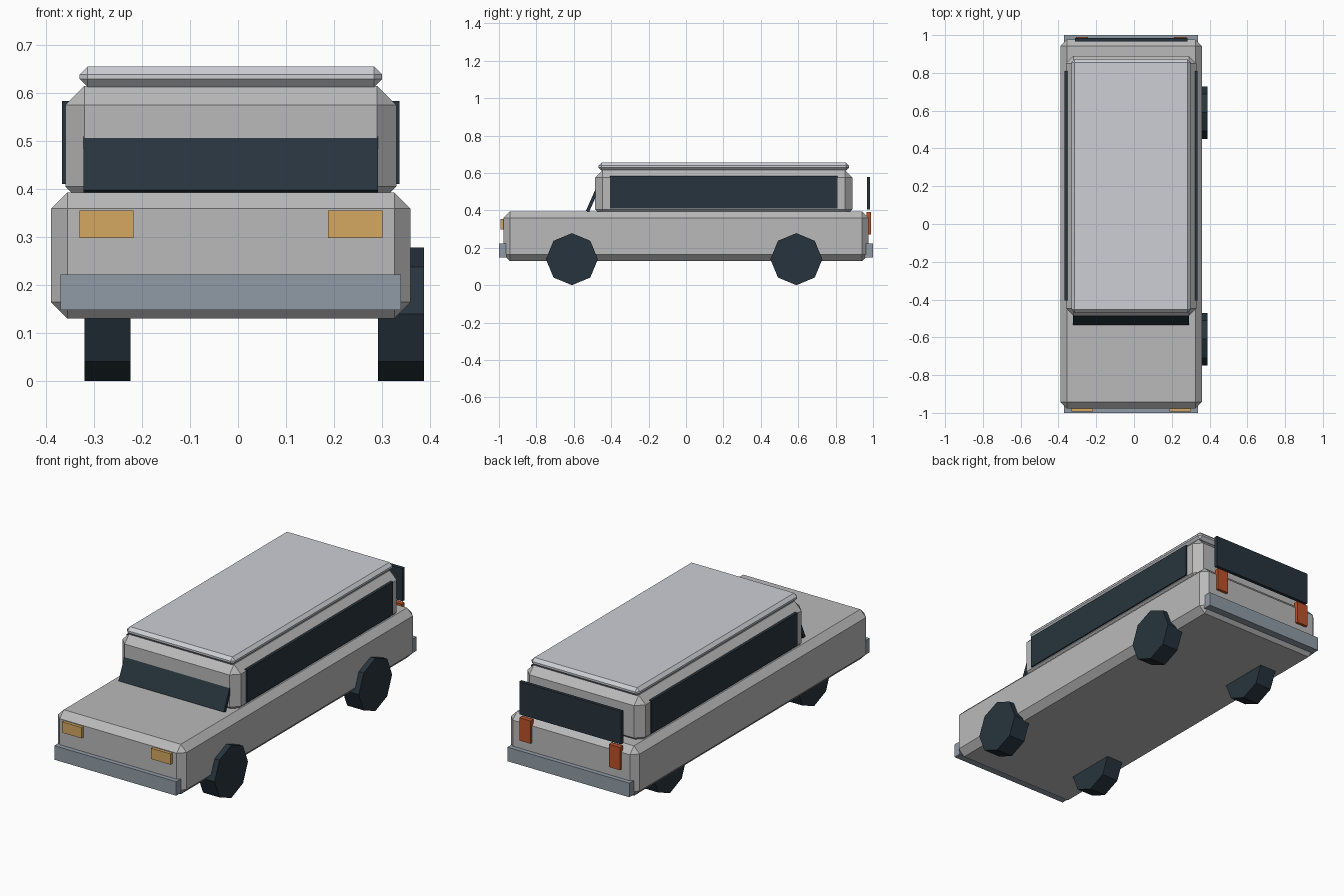
import bpy
import bmesh
from math import radians, pi
from mathutils import Matrix, Vector

default = bpy.data.objects.get("Cube")
if default:
    bpy.data.objects.remove(default, do_unlink=True)

MID = -0.015  # centre line of the bodywork


def material(name, r, g, b):
    m = bpy.data.materials.new(name)
    m.use_nodes = True
    m.diffuse_color = (r, g, b, 1)
    m.node_tree.nodes["Principled BSDF"].inputs["Base Color"].default_value = (r, g, b, 1)
    return m


PAINT = material("grey paint", 0.49, 0.49, 0.49)
ROOF = material("pale roof", 0.61, 0.62, 0.66)
STEEL = material("bumper steel", 0.28, 0.33, 0.38)
DARK = material("dark glass and rubber", 0.02, 0.034, 0.047)
AMBER = material("amber lamp", 0.66, 0.39, 0.12)
RED = material("red lamp", 0.5, 0.085, 0.022)


def finish(name, bm, mat):
    mesh = bpy.data.meshes.new(name)
    bm.to_mesh(mesh)
    bm.free()
    mesh.materials.append(mat)
    obj = bpy.data.objects.new(name, mesh)
    bpy.context.collection.objects.link(obj)
    return obj


def box(name, mat, x, y, z, bevel=0):
    """Box from (min, max) ranges with optional chamfered edges."""
    low, high = Vector((x[0], y[0], z[0])), Vector((x[1], y[1], z[1]))
    bm = bmesh.new()
    bmesh.ops.create_cube(bm, size=1)
    bmesh.ops.scale(bm, vec=high - low, verts=bm.verts)
    obj = finish(name, bm, mat)
    obj.location = (low + high) / 2
    if bevel:
        mod = obj.modifiers.new("chamfer", 'BEVEL')
        mod.width = bevel
        mod.segments = 1
        mod.limit_method = 'NONE'
    return obj


def across(half):
    return (MID - half, MID + half)


# Bodywork
box("lower_body", PAINT, across(0.375), (-0.976, 0.976), (0.13, 0.393), 0.034)
box("cabin", PAINT, across(0.345), (-0.487, 0.89), (0.365, 0.615), 0.04)
box("roof_panel", ROOF, across(0.315), (-0.468, 0.872), (0.613, 0.655), 0.016)

# Bumpers
box("front_bumper", STEEL, across(0.355), (-1.0, -0.96), (0.148, 0.222))
box("rear_bumper", STEEL, across(0.355), (0.955, 1.0), (0.148, 0.222))

# Windows
box("rear_window", DARK, across(0.297), (0.967, 0.985), (0.405, 0.578))
for side, s in (("left", 1), ("right", -1)):
    xs = sorted((MID + s * 0.335, MID + s * 0.352))
    box(side + "_side_window", DARK, xs, (-0.405, 0.81), (0.41, 0.583))

    # Lamps
    xs = sorted((MID + s * 0.203, MID + s * 0.316))
    box(side + "_headlight", AMBER, xs, (-0.992, -0.965), (0.298, 0.355))
    xs = sorted((MID + s * 0.228, MID + s * 0.293))
    box(side + "_tail_light", RED, xs, (0.965, 0.99), (0.27, 0.39))

# Leaning windscreen, its upper end set into the cabin
screen = box("windscreen", DARK, across(0.307), (0, 0.018), (0, 0.16))
screen.data.transform(Matrix.Translation((0, 0.009, 0.08)))
screen.location = (MID, -0.535, 0.398)
screen.rotation_euler.x = radians(-24)

# Eight-sided wheels
R = 0.139
for end, y in (("front", -0.61), ("rear", 0.59)):
    for side, x in (("left", 0.34), ("right", -0.272)):
        bm = bmesh.new()
        bmesh.ops.create_cone(bm, cap_ends=True, segments=8,
                              radius1=R, radius2=R, depth=0.096)
        bmesh.ops.rotate(bm, verts=bm.verts, matrix=Matrix.Rotation(pi / 2, 3, 'Y'))
        wheel = finish(f"{end}_{side}_wheel", bm, DARK)
        wheel.location = (x, y, R)
